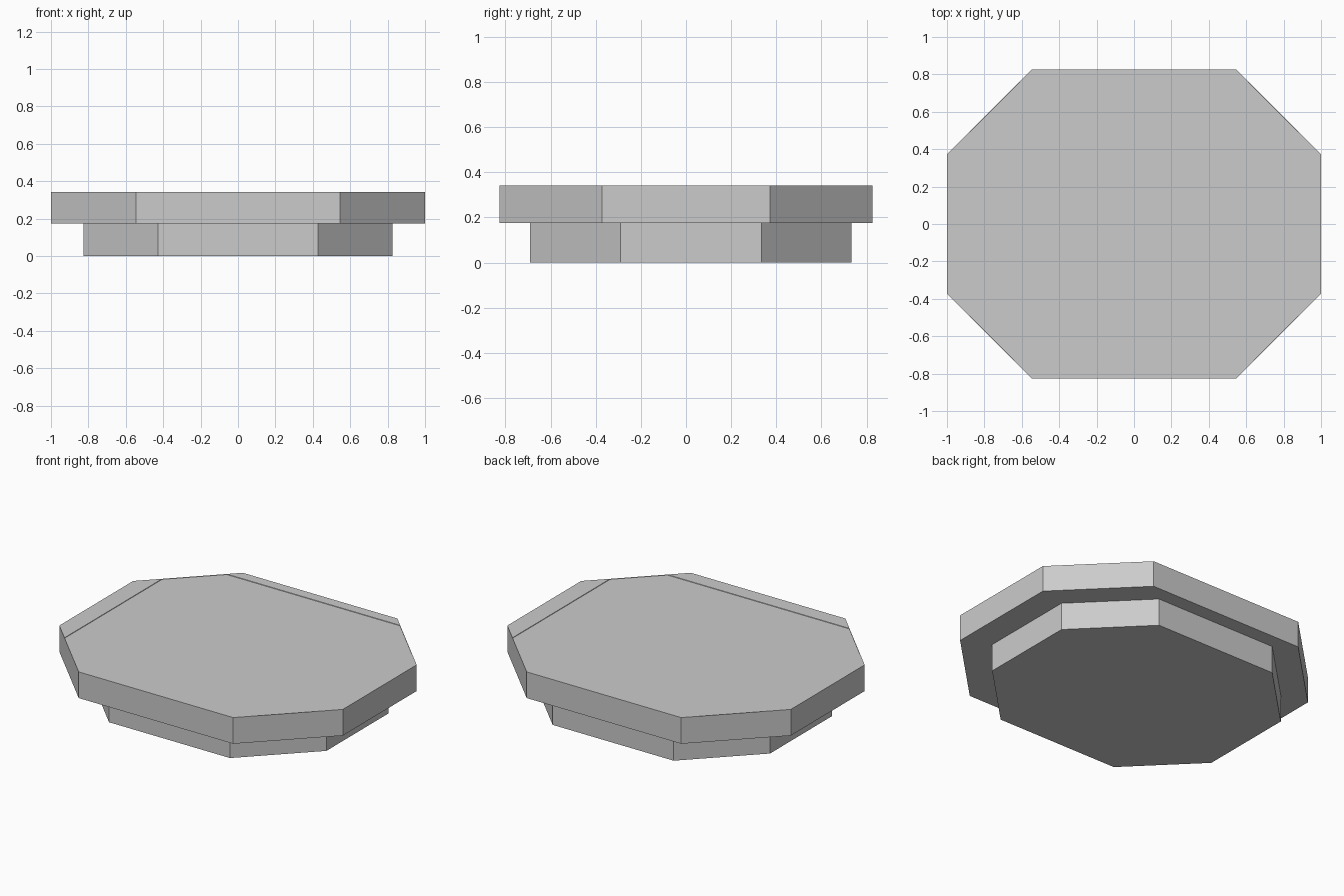
import bpy
import bmesh

cube = bpy.data.objects.get("Cube")
if cube:
    bpy.data.objects.remove(cube, do_unlink=True)

grey = bpy.data.materials.new("light_grey")
grey.use_nodes = True
colour = (0.6, 0.6, 0.6, 1)
grey.diffuse_color = colour
grey.node_tree.nodes["Principled BSDF"].inputs["Base Color"].default_value = colour


def octagon(x, y, cx, cy):
    """Corners of a rectangle with half sizes x, y, clipped to flats of half length cx, cy."""
    return [(cx, -y), (x, -cy), (x, cy), (cx, y),
            (-cx, y), (-x, cy), (-x, -cy), (-cx, -y)]


def prism(name, outline, z0, z1, shift_y=0, cuts=(), drop=0):
    """Extrude an outline; optionally sink the top inside the cut lines."""
    bm = bmesh.new()
    base = bm.faces.new([bm.verts.new((x, y + shift_y, z0)) for x, y in outline])
    up = bmesh.ops.extrude_face_region(bm, geom=[base], use_keep_orig=True)
    verts = [g for g in up["geom"] if isinstance(g, bmesh.types.BMVert)]
    bmesh.ops.translate(bm, verts=verts, vec=(0, 0, z1 - z0))
    bmesh.ops.recalc_face_normals(bm, faces=bm.faces)

    # Score the top along straight lines, then step the middle down
    for point, normal in cuts:
        top = [f for f in bm.faces if f.normal.z > 0.9]
        edges = {e for f in top for e in f.edges}
        bmesh.ops.bisect_plane(bm, geom=top + list(edges), plane_co=point, plane_no=normal)
    if drop:
        middle = min((f for f in bm.faces if f.normal.z > 0.9),
                     key=lambda f: f.calc_center_median().length)
        bmesh.ops.inset_region(bm, faces=[middle], thickness=0.001, depth=-drop)

    mesh = bpy.data.meshes.new(name)
    bm.to_mesh(mesh)
    bm.free()
    mesh.materials.append(grey)
    obj = bpy.data.objects.new(name, mesh)
    bpy.context.collection.objects.link(obj)
    return obj


# Narrower foot, set slightly towards the back
prism("lower_base", octagon(0.827, 0.712, 0.427, 0.312), 0, 0.175, shift_y=0.022)

# Wide slab with a barely raised lip along its four straight sides
lip_lines = [((0.88, 0, 0), (1, 0, 0)), ((-0.88, 0, 0), (1, 0, 0)),
             ((0, -0.73, 0), (0, 1, 0)), ((0, 0.76, 0), (0, 1, 0))]
prism("upper_slab", octagon(1, 0.827, 0.545, 0.372), 0.175, 0.342,
      cuts=lip_lines, drop=0.003)
